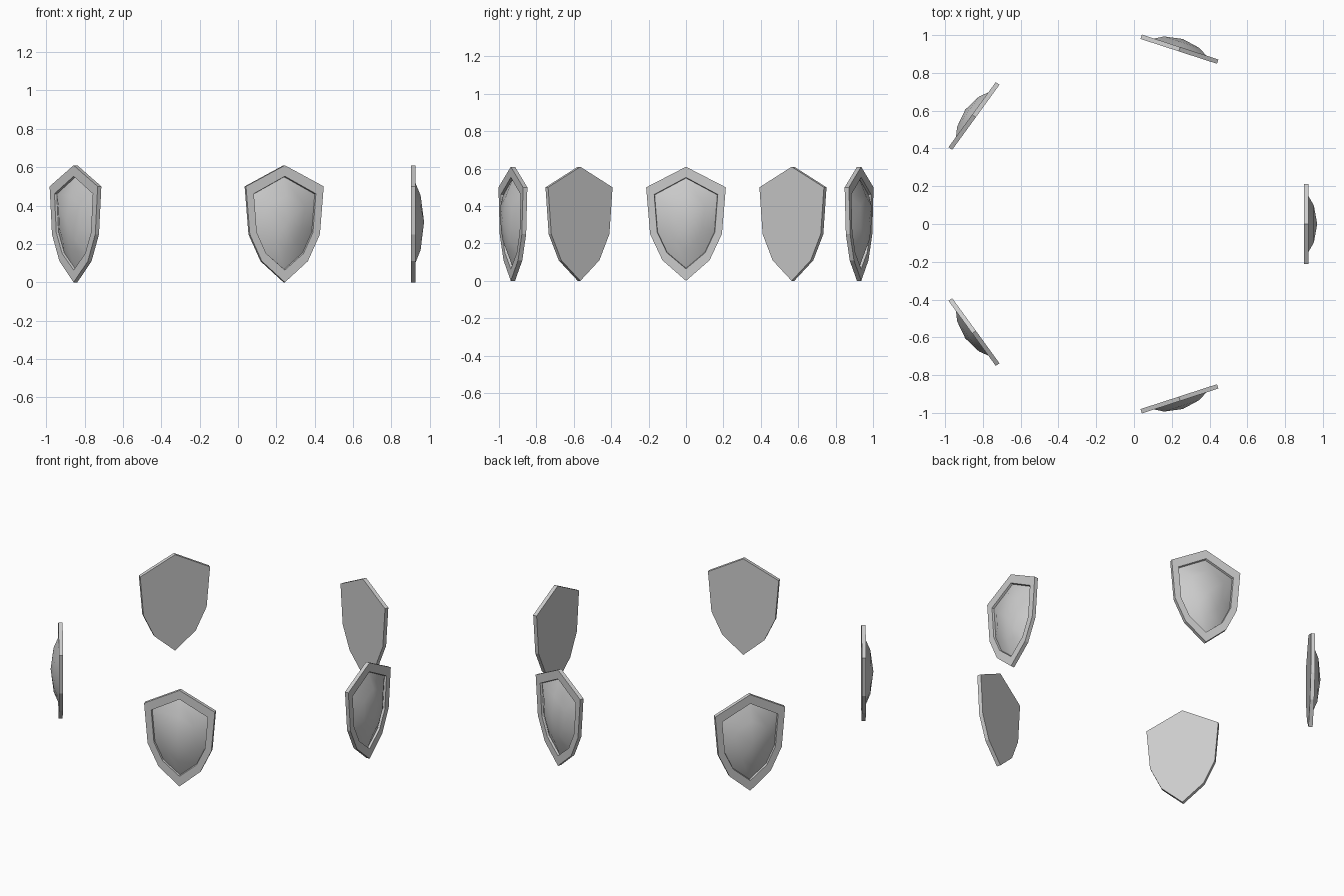
import bpy, bmesh, math
from mathutils import Matrix

if "Cube" in bpy.data.objects:
    bpy.data.objects.remove(bpy.data.objects["Cube"])

# Half outlines (sideways, height), top point to bottom point
OUTER = [(0, .61), (.213, .50), (.192, .25), (.126, .11), (0, 0)]
INNER = [(0, .553), (.170, .462), (.154, .26), (.102, .15), (0, .064)]
HALF = .012          # half plate thickness
APEX_Z = .315


def loop(bm, half, x, scale=1):
    pts = half + [(-y, z) for y, z in half[-2:0:-1]]
    return [bm.verts.new((x, y * scale, APEX_Z + (z - APEX_Z) * scale)) for y, z in pts]


def bridge(bm, a, b, smooth=False):
    n = len(a)
    for i in range(n):
        j = (i + 1) % n
        bm.faces.new((a[i], a[j], b[j], b[i])).smooth = smooth


def make_shield(name, matrix):
    bm = bmesh.new()
    # Plate with raised rim
    back = loop(bm, OUTER, -HALF)
    front = loop(bm, OUTER, HALF)
    lip = loop(bm, INNER, HALF)
    groove = loop(bm, INNER, -.001, .985)
    bm.faces.new(back)
    bridge(bm, back, front)
    bridge(bm, front, lip)
    bridge(bm, lip, groove)
    # Smooth domed boss inside the rim
    shoulder = loop(bm, INNER, .039, .58)
    bridge(bm, groove, shoulder, True)
    apex = bm.verts.new((.057, 0, APEX_Z))
    for i in range(len(shoulder)):
        bm.faces.new((shoulder[i], shoulder[(i + 1) % len(shoulder)], apex)).smooth = True
    # Crisp border round the boss
    for i in range(len(groove)):
        bm.edges.get((groove[i], groove[(i + 1) % len(groove)])).smooth = False
    bmesh.ops.recalc_face_normals(bm, faces=bm.faces)
    mesh = bpy.data.meshes.new(name)
    bm.to_mesh(mesh)
    bm.free()
    obj = bpy.data.objects.new(name, mesh)
    obj.matrix_world = matrix
    bpy.context.collection.objects.link(obj)


# Ring of five shields facing outward
for k in range(5):
    m = (Matrix.Translation((-.06, 0, 0)) @ Matrix.Rotation(math.radians(72 * k), 4, 'Z')
         @ Matrix.Translation((.973, 0, 0)))
    make_shield(f"shield_{k + 1}", m)
